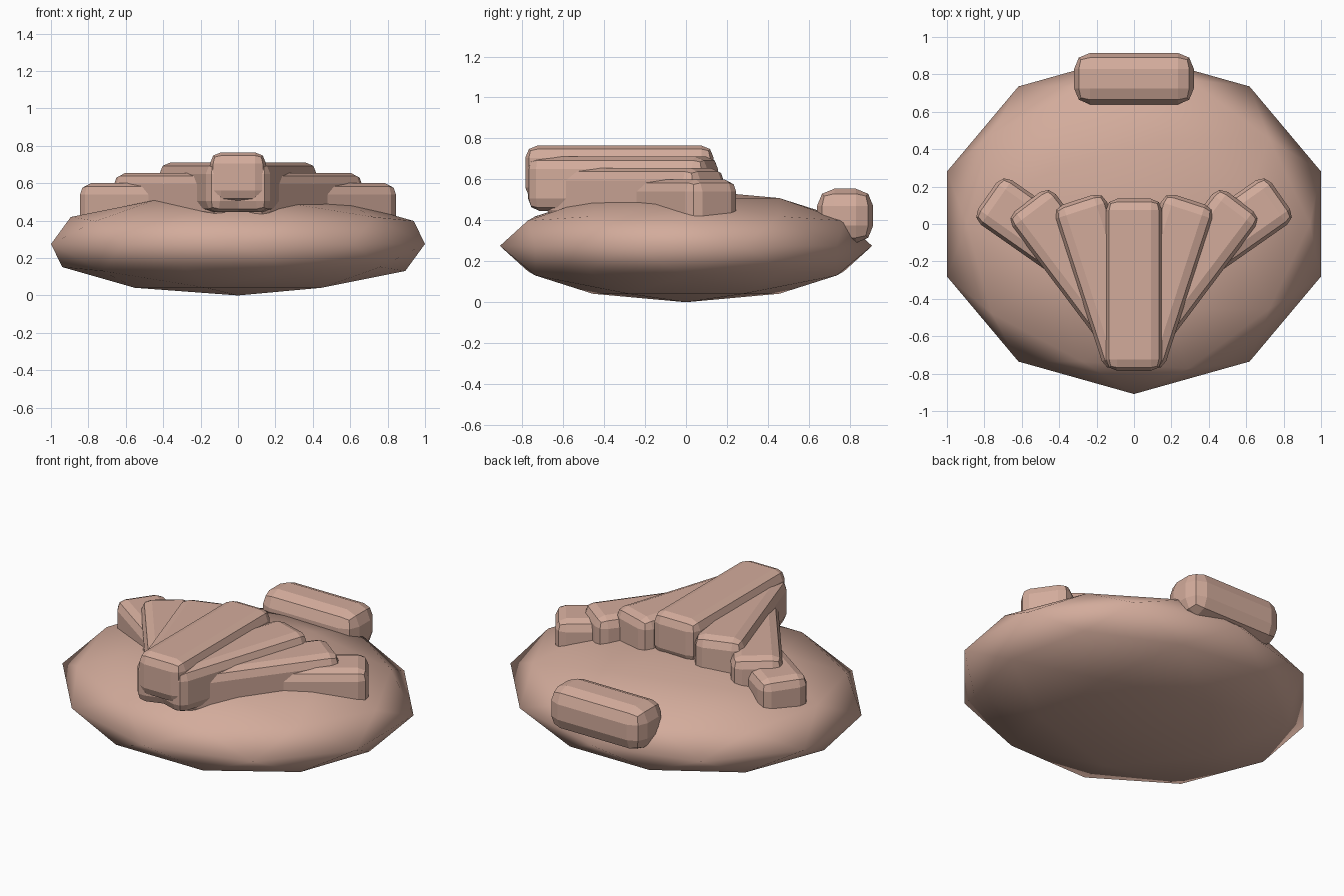
import bpy
from math import radians, sin, cos

cube = bpy.data.objects.get("Cube")
if cube:
    bpy.data.objects.remove(cube, do_unlink=True)

skin = bpy.data.materials.new("skin_pink")
SKIN = (0.65, 0.41, 0.33, 1)
skin.use_nodes = True
skin.diffuse_color = SKIN
skin.node_tree.nodes["Principled BSDF"].inputs["Base Color"].default_value = SKIN


def rounded_bar(name, size, location, turn=0, bevel=0.06):
    """Box with two-step rounded edges, turned about z."""
    bpy.ops.mesh.primitive_cube_add(size=1, location=location)
    bar = bpy.context.object
    bar.name = name
    bar.scale = size
    bpy.ops.object.transform_apply(location=False, rotation=False, scale=True)
    bar.rotation_euler.z = turn
    mod = bar.modifiers.new("Rounding", 'BEVEL')
    mod.width = bevel
    mod.segments = 2
    bar.data.materials.append(skin)
    return bar


# Flattened palm
bpy.ops.mesh.primitive_ico_sphere_add(subdivisions=2, radius=1, location=(0, 0, 0.275))
palm = bpy.context.object
palm.name = "palm"
palm.scale = (1.051, 0.909, 0.275)
bpy.ops.object.transform_apply(location=False, rotation=False, scale=True)
bpy.ops.object.shade_smooth()
palm.data.materials.append(skin)

# Fan of bars: middle one highest, each pair outwards lower and more turned
LENGTH, WIDTH, HEIGHT = 0.92, 0.29, 0.265
rounded_bar("middle_bar", (WIDTH + 0.01, LENGTH, HEIGHT), (0, -0.325, 0.633))

# name, angle, back end x and y
fan = [("inner", 18, 0.3, 0.13), ("middle", 37, 0.57, 0.12), ("outer", 55, 0.785, 0.15)]
for step, (name, degrees, end_x, end_y) in enumerate(fan, start=1):
    a = radians(degrees)
    x = end_x - sin(a) * LENGTH / 2
    y = end_y - cos(a) * LENGTH / 2
    z = 0.633 - 0.055 * step
    for side, s in (("left", 1), ("right", -1)):
        rounded_bar(f"{name}_bar_{side}", (WIDTH, LENGTH, HEIGHT), (s * x, y, z), -s * a)

# Cross bar at the back
rounded_bar("back_bar", (0.64, 0.275, 0.265), (0, 0.777, 0.422), bevel=0.085)
